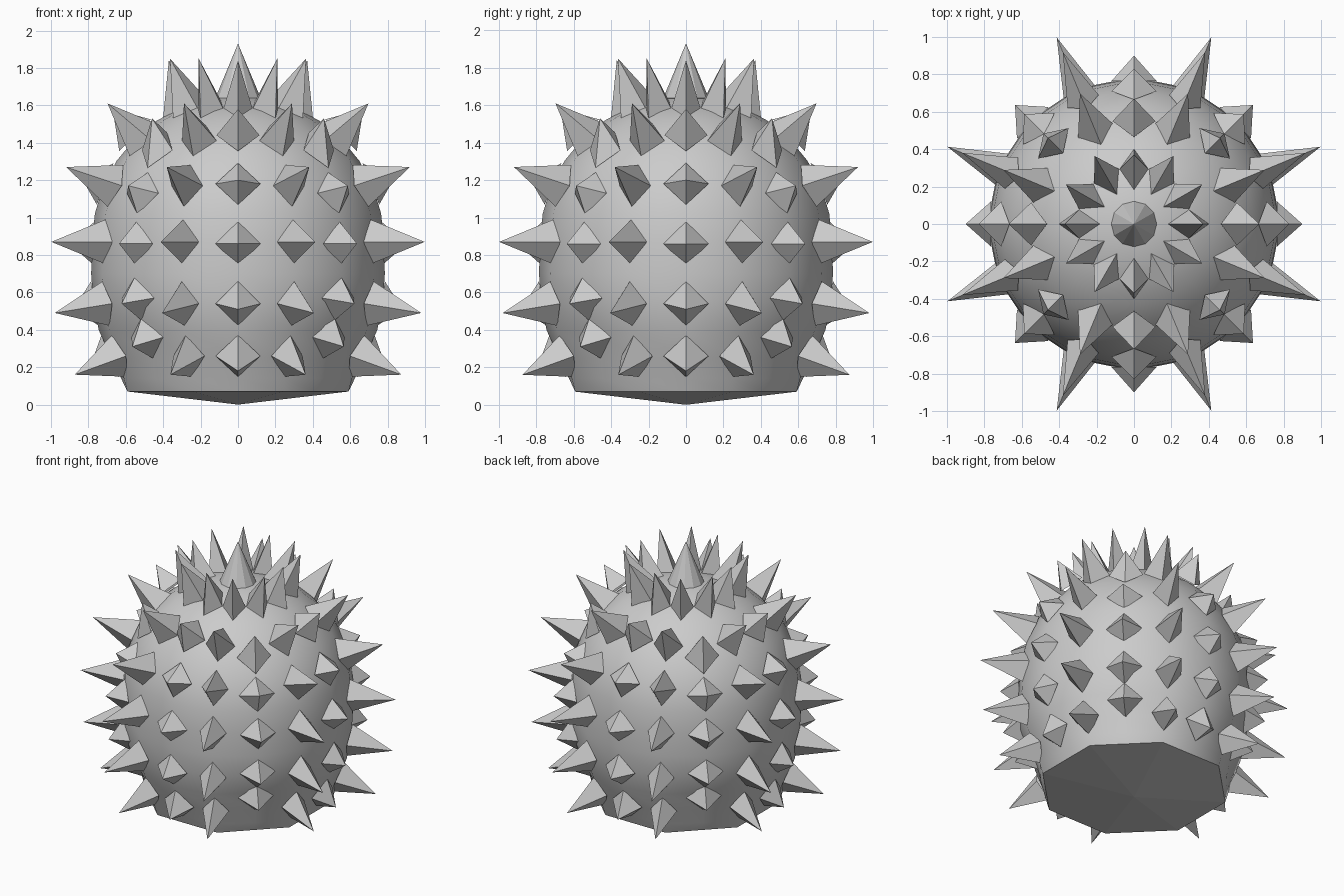
import bpy, bmesh
from math import sin, cos, radians, pi
from mathutils import Vector

if "Cube" in bpy.data.objects:
    bpy.data.objects.remove(bpy.data.objects["Cube"])

CZ, R = 0.87, 0.78     # ball centre height and radius


def polar(r, z, a):
    return Vector((r * cos(a), r * sin(a), z))


def finish(bm, name):
    bmesh.ops.recalc_face_normals(bm, faces=bm.faces)
    mesh = bpy.data.meshes.new(name)
    bm.to_mesh(mesh)
    bm.free()
    ob = bpy.data.objects.new(name, mesh)
    bpy.context.collection.objects.link(ob)
    return ob


# Ball body: sixteen sided, bulging and flattened to an octagonal foot,
# slightly dented on the lower diagonals
profile = [(R * cos(radians(d)), CZ + R * sin(radians(d)), 0)
           for d in (78.75, 67.5, 56.25, 45, 33.75, 22.5, 11.25, 0)]
profile += [(0.785, 0.70, 0), (0.775, 0.55, 0), (0.745, 0.40, 0),
            (0.69, 0.25, 0.2), (0.66, 0.14, 0.7), (0.64, 0.07, 1)]
bm = bmesh.new()
N = 16
rings = []
for r, z, octagon in profile:
    ring = []
    for i in range(N):
        ri = r if i % 2 else r * (1 - octagon * (1 - cos(pi / 8)))
        if i % 4 == 2 and 0.2 < z < 0.5:
            ri *= 0.95
        ring.append(bm.verts.new(polar(ri, z, 2 * pi * i / N)))
    rings.append(ring)
top = bm.verts.new((0, 0, CZ + R))
bottom = bm.verts.new((0, 0, 0))
for i in range(N):
    j = (i + 1) % N
    bm.faces.new((top, rings[0][i], rings[0][j]))
    bm.faces.new((bottom, rings[-1][j], rings[-1][i]))
    for a, b in zip(rings, rings[1:]):
        bm.faces.new((a[i], b[i], b[j], a[j]))
body = finish(bm, "ball_body")
for p in body.data.polygons:
    p.use_smooth = len(p.vertices) == 4 or p.center.z > 1


def spike(bm, a, base, tip, lat, w, h):
    """Four-sided spike on a diamond base at angle a; points are (radius, z)."""
    c, l = polar(*base, a), radians(lat)
    side = Vector((-sin(a), cos(a), 0)) * w
    up = polar(-sin(l), cos(l), a) * h
    corners = [bm.verts.new(p) for p in (c + side, c + up, c - side, c - up)]
    apex = bm.verts.new(polar(*tip, a))
    for i in range(4):
        bm.faces.new((corners[i], corners[(i + 1) % 4], apex))


# Side rows: (base, tip, latitude, half width) for the axis columns,
# the long in-between columns and the diagonal columns
rows = [
    (((0.55, 1.44), (0.67, 1.58), 45, 0.115),
     ((0.54, 1.41), (0.755, 1.61), 45, 0.10),
     ((0.61, 1.36), (0.65, 1.53), 38, 0.115)),
    (((0.71, 1.18), (0.83, 1.20), 22, 0.12),
     ((0.71, 1.17), (0.995, 1.27), 22, 0.09),
     ((0.72, 1.13), (0.83, 1.17), 20, 0.12)),
    (((0.765, 0.86), (0.90, 0.86), 0, 0.12),
     ((0.765, 0.87), (1.08, 0.87), 0, 0.09),
     ((0.765, 0.86), (0.90, 0.86), 0, 0.12)),
    (((0.765, 0.54), (0.88, 0.51), -10, 0.12),
     ((0.765, 0.54), (1.06, 0.49), -10, 0.09),
     ((0.755, 0.57), (0.88, 0.54), -10, 0.12)),
    (((0.685, 0.26), (0.80, 0.18), -22, 0.12),
     ((0.685, 0.26), (0.945, 0.16), -22, 0.09),
     ((0.685, 0.36), (0.80, 0.31), -20, 0.12)),
]
bm = bmesh.new()
for axis, long, diagonal in rows:
    for k in range(16):
        base, tip, lat, w = (axis, long, diagonal, long)[k % 4]
        spike(bm, 2 * pi * k / 16, base, tip, lat, w, 0.12)
finish(bm, "side_spikes")

# Crown ring: twelve spikes near the top
bm = bmesh.new()
for k in range(12):
    tip = (0.37, 1.84) if k % 3 == 0 else (0.42, 1.85)
    spike(bm, 2 * pi * k / 12, (0.29, CZ + 0.705), tip, 67.5, 0.08, 0.12)
finish(bm, "crown_spikes")

# Single spike on the very top
bm = bmesh.new()
ring = [bm.verts.new(polar(0.125, CZ + 0.76, 2 * pi * i / 12)) for i in range(12)]
tip = bm.verts.new((0, 0, 1.93))
for i in range(12):
    bm.faces.new((ring[i], ring[(i + 1) % 12], tip))
finish(bm, "top_spike")
